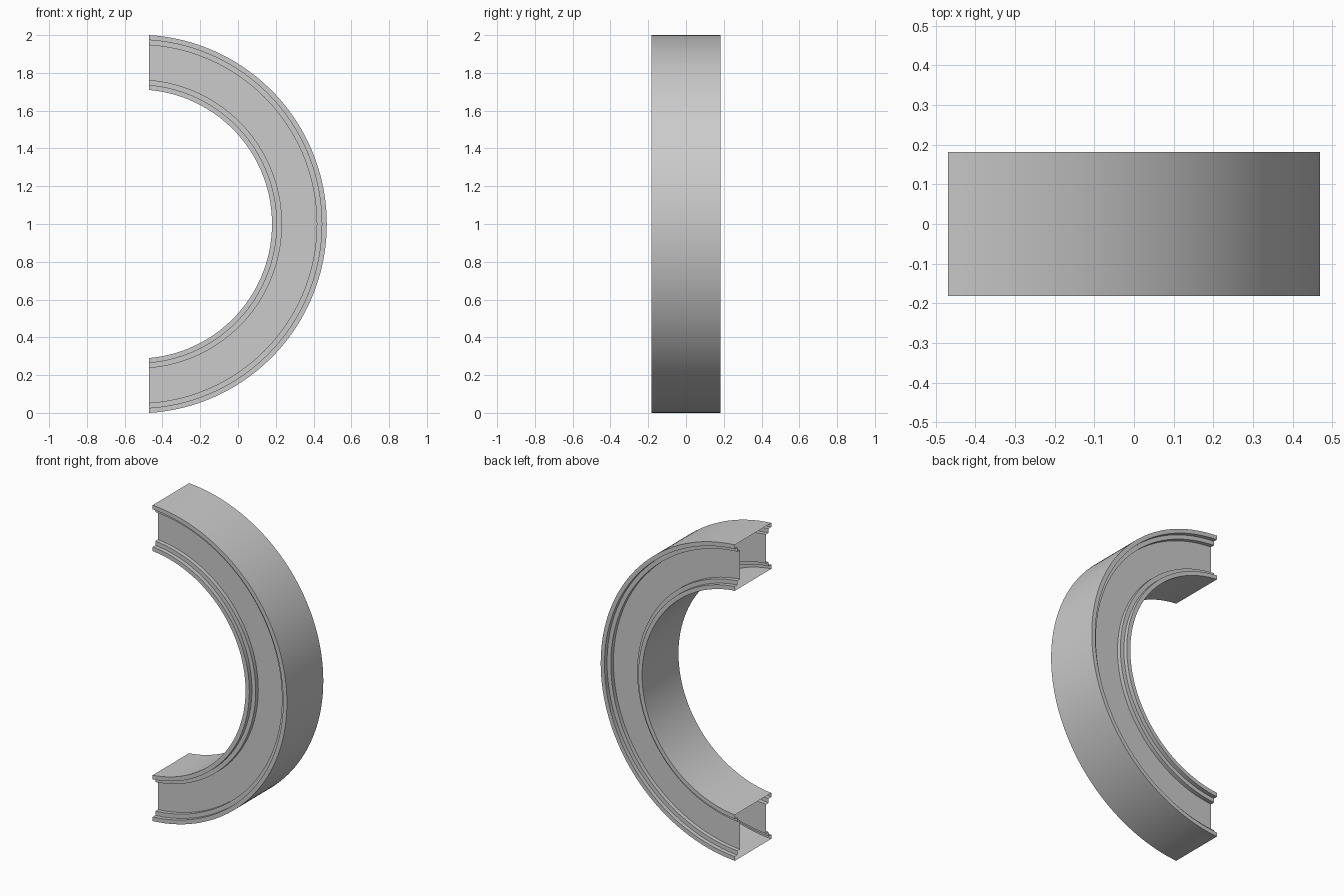
import bpy
import bmesh
import math

cube = bpy.data.objects.get("Cube")
if cube:
    bpy.data.objects.remove(cube, do_unlink=True)

# One plain grey for the whole shell
grey = bpy.data.materials.new("plain grey")
grey.use_nodes = True
colour = (0.6, 0.6, 0.6, 1)
grey.diffuse_color = colour
grey.node_tree.nodes["Principled BSDF"].inputs["Base Color"].default_value = colour

OUTER, INNER = 1.002, 0.712      # ring radii
CENTRE_X, CENTRE_Z = -0.532, 1.0
CUT = 0.062                      # distance from ring axis to the flat cut
HALF, STEP_Y, STEP_R = 0.182, 0.026, 0.0265
SEGMENTS = 80

# Stepped cross-section as (radius, y): two steps down from each rim to the web
front_side = []
for i in range(3):
    y = -HALF + i * STEP_Y
    front_side.append((OUTER - i * STEP_R, y))
    if i < 2:
        front_side.append((OUTER - (i + 1) * STEP_R, y))
for i in reversed(range(3)):
    y = -HALF + i * STEP_Y
    if i < 2:
        front_side.append((INNER + (i + 1) * STEP_R, y))
    front_side.append((INNER + i * STEP_R, y))
profile = front_side + [(r, -y) for r, y in reversed(front_side)]

# Sweep the closed section round the arc, leaving the cut ends open
bm = bmesh.new()
rows = []
for s in range(SEGMENTS + 1):
    t = 2 * s / SEGMENTS - 1
    row = []
    for r, y in profile:
        a = t * math.acos(CUT / r)   # keeps both ends on one flat plane
        row.append(bm.verts.new((CENTRE_X + r * math.cos(a), y,
                                 CENTRE_Z + r * math.sin(a))))
    rows.append(row)
n = len(profile)
for low, high in zip(rows, rows[1:]):
    for i in range(n):
        j = (i + 1) % n
        bm.faces.new((low[i], low[j], high[j], high[i]))
bmesh.ops.recalc_face_normals(bm, faces=bm.faces)

# Make sure the outer wall faces away from the ring axis
bm.faces.ensure_lookup_table()
outer_face = max(bm.faces, key=lambda f: f.calc_center_median().x)
if outer_face.normal.x < 0:
    bmesh.ops.reverse_faces(bm, faces=bm.faces)

mesh = bpy.data.meshes.new("half_ring_shell")
bm.to_mesh(mesh)
bm.free()
mesh.materials.append(grey)
shell = bpy.data.objects.new("half_ring_shell", mesh)
bpy.context.collection.objects.link(shell)

# Smooth curves, crisp steps
bpy.ops.object.select_all(action='DESELECT')
shell.select_set(True)
bpy.context.view_layer.objects.active = shell
bpy.ops.object.shade_smooth_by_angle(angle=math.radians(30))
